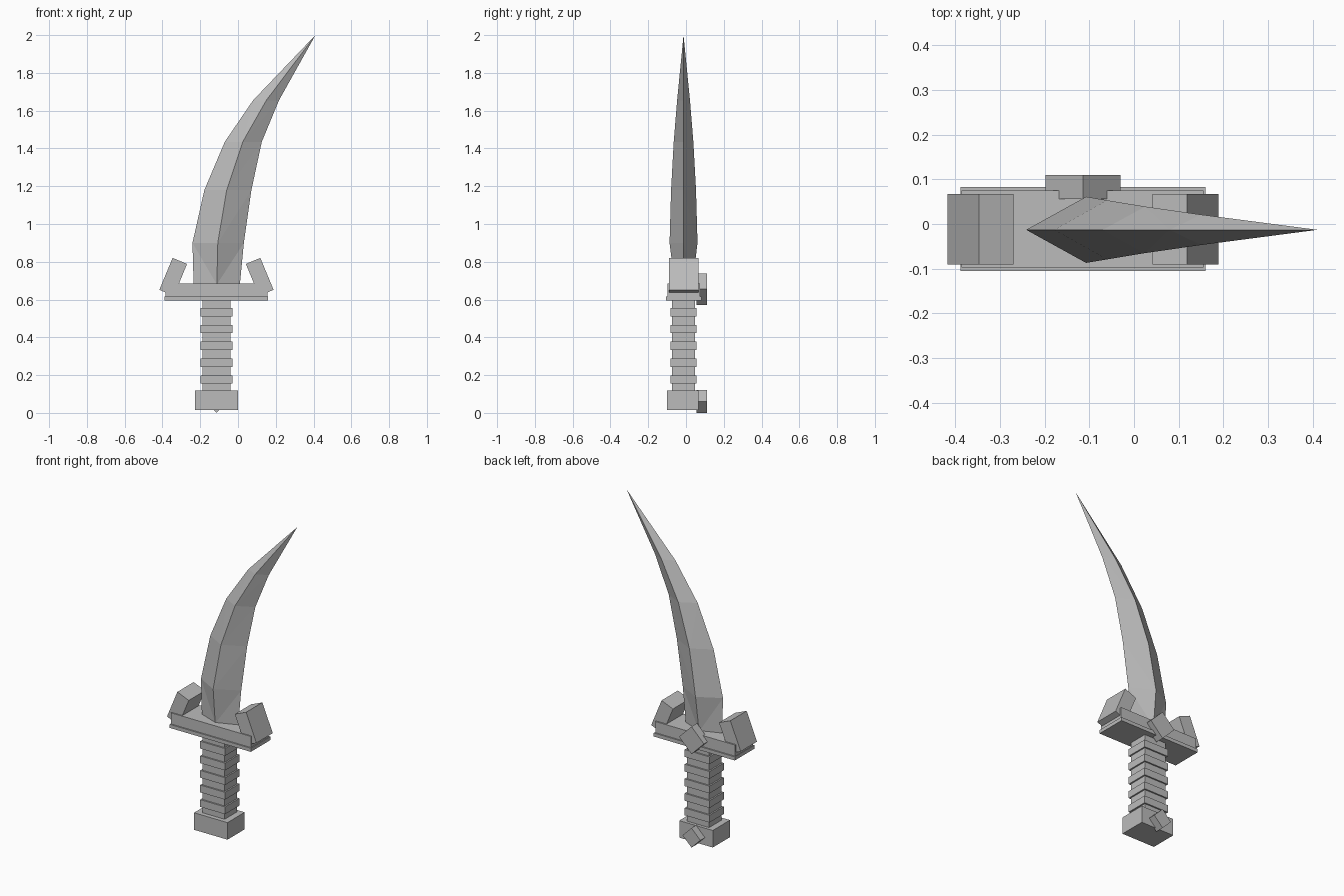
import bpy, bmesh, math
from mathutils import Matrix

cube = bpy.data.objects.get("Cube")
if cube:
    bpy.data.objects.remove(cube, do_unlink=True)

CX, CY = -0.114, -0.013   # axis of the hilt

grey = bpy.data.materials.new("plain_grey")
grey.use_nodes = True
COLOUR = (0.5, 0.5, 0.5, 1)
grey.diffuse_color = COLOUR
grey.node_tree.nodes["Principled BSDF"].inputs["Base Color"].default_value = COLOUR


def finish(name, bm):
    bmesh.ops.recalc_face_normals(bm, faces=bm.faces)
    mesh = bpy.data.meshes.new(name)
    bm.to_mesh(mesh)
    bm.free()
    mesh.materials.append(grey)
    obj = bpy.data.objects.new(name, mesh)
    bpy.context.collection.objects.link(obj)
    return obj


def box(name, centre, size, tilt=0):
    """Box with a tilt in degrees about the front-to-back axis."""
    bm = bmesh.new()
    bmesh.ops.create_cube(bm, size=1)
    bm.transform(Matrix.Translation(centre)
                 @ Matrix.Rotation(math.radians(tilt), 4, 'Y')
                 @ Matrix.Diagonal((*size, 1)))
    return finish(name, bm)


# Pommel
box("pommel", (CX, CY - 0.004, 0.066), (0.226, 0.166, 0.104))

# Grip: one stepped profile of square rings, alternating wide and narrow
def grip(z0, z1, bands):
    bm = bmesh.new()
    step = (z1 - z0) / bands
    rings = []
    for i in range(bands):
        hx, hy = (0.084, 0.069) if i % 2 else (0.075, 0.060)
        for z in (z0 + i * step, z0 + (i + 1) * step):
            rings.append([bm.verts.new((CX + sx * hx, CY + sy * hy, z))
                          for sx, sy in ((-1, -1), (1, -1), (1, 1), (-1, 1))])
    for a, b in zip(rings, rings[1:]):
        for k in range(4):
            n = (k + 1) % 4
            bm.faces.new((a[k], a[n], b[n], b[k]))
    bm.faces.new(rings[0])
    bm.faces.new(rings[-1])
    return finish("grip", bm)


grip(0.11, 0.60, 11)

# Guard: a slightly wider lower lip with the main bar on it
box("guard_lip", (CX, -0.011, 0.606), (0.548, 0.188, 0.022))
box("guard_bar", (CX - 0.001, -0.011, 0.65), (0.54, 0.172, 0.07))

# Tilted horns on both ends of the guard
for side, name in ((1, "left_horn"), (-1, "right_horn")):
    box(name, (CX + side * 0.229, -0.012, 0.72), (0.083, 0.157, 0.183), -22.5 * side)

# Diamond studs on the back
for name, z, half in (("guard_stud", 0.655, 0.084), ("pommel_stud", 0.06, 0.06)):
    edge = half * math.sqrt(2)
    box(name, (CX, 0.083, z), (edge, 0.054, edge), 45)

# Blade: diamond sections (height, back edge x, ridge x, front edge x, half thickness)
SECTIONS = [
    (0.68, -0.235, -0.112, 0.010, 0.047),
    (0.90, -0.241, -0.107, 0.031, 0.074),
    (1.18, -0.178, -0.060, 0.071, 0.066),
    (1.435, -0.070, 0.025, 0.126, 0.052),
    (1.655, 0.080, 0.150, 0.217, 0.034),
]
bm = bmesh.new()
rings = [[bm.verts.new(p) for p in ((a, CY, z), (r, CY - t, z), (b, CY, z), (r, CY + t, z))]
         for z, a, r, b, t in SECTIONS]
for low, up in zip(rings, rings[1:]):
    for edge in (0, 2):
        for ridge in (1, 3):
            bm.faces.new((low[edge], low[ridge], up[edge]))
            bm.faces.new((low[ridge], up[ridge], up[edge]))
tip = bm.verts.new((0.41, CY, 2.0))
for k in range(4):
    bm.faces.new((rings[-1][k], rings[-1][(k + 1) % 4], tip))
bm.faces.new(rings[0])
finish("blade", bm)
